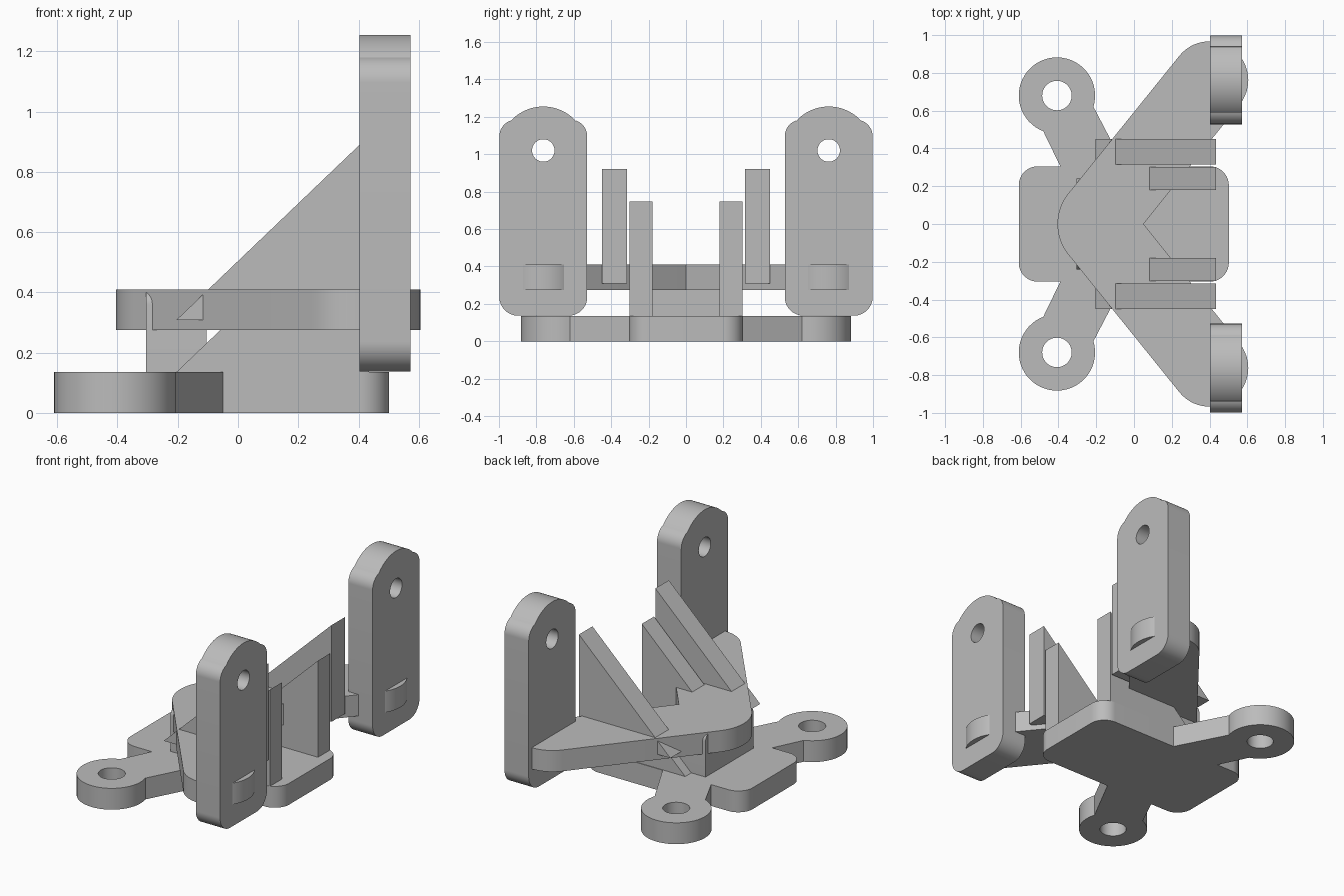
import bpy, bmesh
from math import radians, cos, sin
from mathutils import Matrix

cube = bpy.data.objects.get("Cube")
if cube:
    bpy.data.objects.remove(cube)

grey = bpy.data.materials.new("plain grey")
grey.use_nodes = True
colour = (0.5, 0.5, 0.5, 1)
grey.diffuse_color = colour
grey.node_tree.nodes["Principled BSDF"].inputs["Base Color"].default_value = colour

FLAT = Matrix.Identity(4)                                            # profile in x, y
FACING_X = Matrix(((0, 0, 1, 0), (1, 0, 0, 0), (0, 1, 0, 0), (0, 0, 0, 1)))  # profile in y, z
FACING_Y = Matrix.Rotation(radians(90), 4, "X")                      # profile in x, z


def arc(x, y, r, start, end, steps=16):
    angles = [radians(start + (end - start) * i / steps) for i in range(steps + 1)]
    return [(x + r * cos(a), y + r * sin(a)) for a in angles]


def circle(x, y, r):
    return arc(x, y, r, 0, 360, 48)[:-1]


def mirror_y(half):
    return half + [(x, -y) for x, y in reversed(half) if abs(y) > 1e-4]


def mirror_x(half):
    return half + [(-x, y) for x, y in reversed(half) if abs(x) > 1e-4]


def extrude(name, loops, depth, facing, location):
    """Fill the outline (further loops are holes) and extrude it about its centre."""
    curve = bpy.data.curves.new(name, "CURVE")
    curve.dimensions = "2D"
    curve.fill_mode = "BOTH"
    curve.extrude = depth / 2
    for loop in loops:
        spline = curve.splines.new("POLY")
        spline.points.add(len(loop) - 1)
        for point, (x, y) in zip(spline.points, loop):
            point.co = (x, y, 0, 1)
        spline.use_cyclic_u = True
    helper = bpy.data.objects.new(name + " outline", curve)
    bpy.context.collection.objects.link(helper)
    bpy.context.view_layer.update()
    graph = bpy.context.evaluated_depsgraph_get()
    mesh = bpy.data.meshes.new_from_object(helper.evaluated_get(graph))
    bpy.data.objects.remove(helper)

    bm = bmesh.new()
    bm.from_mesh(mesh)
    bmesh.ops.remove_doubles(bm, verts=bm.verts, dist=1e-5)
    bmesh.ops.recalc_face_normals(bm, faces=bm.faces)
    bm.transform(Matrix.Translation(location) @ facing)
    bm.to_mesh(mesh)
    bm.free()
    mesh.materials.clear()
    mesh.materials.append(grey)

    obj = bpy.data.objects.new(name, mesh)
    bpy.context.collection.objects.link(obj)
    bpy.ops.object.select_all(action="DESELECT")
    obj.select_set(True)
    bpy.context.view_layer.objects.active = obj
    bpy.ops.object.shade_smooth_by_angle(angle=radians(25))
    return obj


# Base plate with two drilled mounting ears
ear_x, ear_y = -0.408, 0.68
base_half = (arc(0.402, 0.205, 0.1, 0, 90)
             + [(-0.05, 0.305)]
             + arc(ear_x, ear_y, 0.202, -17, 249, 40)
             + [(-0.39, 0.305)]
             + arc(-0.51, 0.205, 0.1, 90, 180))
ear_holes = [circle(ear_x, s * ear_y, 0.078) for s in (1, -1)]
extrude("base_plate", [mirror_y(base_half)] + ear_holes, 0.135, FLAT, (0, 0, 0.0675))

# Raised V-shaped plate with rounded nose and tips
tilt = 51.1
v_half = (arc(-0.149, 0, 0.256, 180, 90 + tilt)
          + arc(0.4, 0.762, 0.205, 90 + tilt, tilt - 90, 32)
          + [(0.05, 0)])
extrude("v_plate", [mirror_y(v_half)], 0.135, FLAT, (0, 0, 0.342))

# Block carrying the V-plate, rounded along its upper edges
block_half = [(0, 0.13), (0.24, 0.13)] + arc(0.195, 0.36, 0.045, 0, 90, 8)
extrude("support_block", [mirror_x(block_half)], 0.2, FACING_X, (-0.205, 0, 0))

# Drilled uprights with domed tops, and the triangular gussets
upright_half = (arc(0.135, 0.237, 0.1, -90, 0)
                + arc(0.145, 1.095, 0.09, 0, 70)
                + arc(0, 1.02, 0.235, 42, 90))
upright = mirror_x(upright_half)
triangle = [(-0.205, 0), (0.435, 0), (0.435, 0.612)]
for side, s in (("left", 1), ("right", -1)):
    word = "back" if s > 0 else "front"
    extrude(word + "_upright", [upright, circle(0, 1.02, 0.06)], 0.17,
            FACING_X, (0.488, s * 0.763, 0))
    extrude(word + "_outer_gusset", [triangle], 0.135, FACING_Y, (0, s * 0.382, 0.308))
    extrude(word + "_inner_gusset", [triangle], 0.122, FACING_Y, (0, s * 0.24, 0.135))
